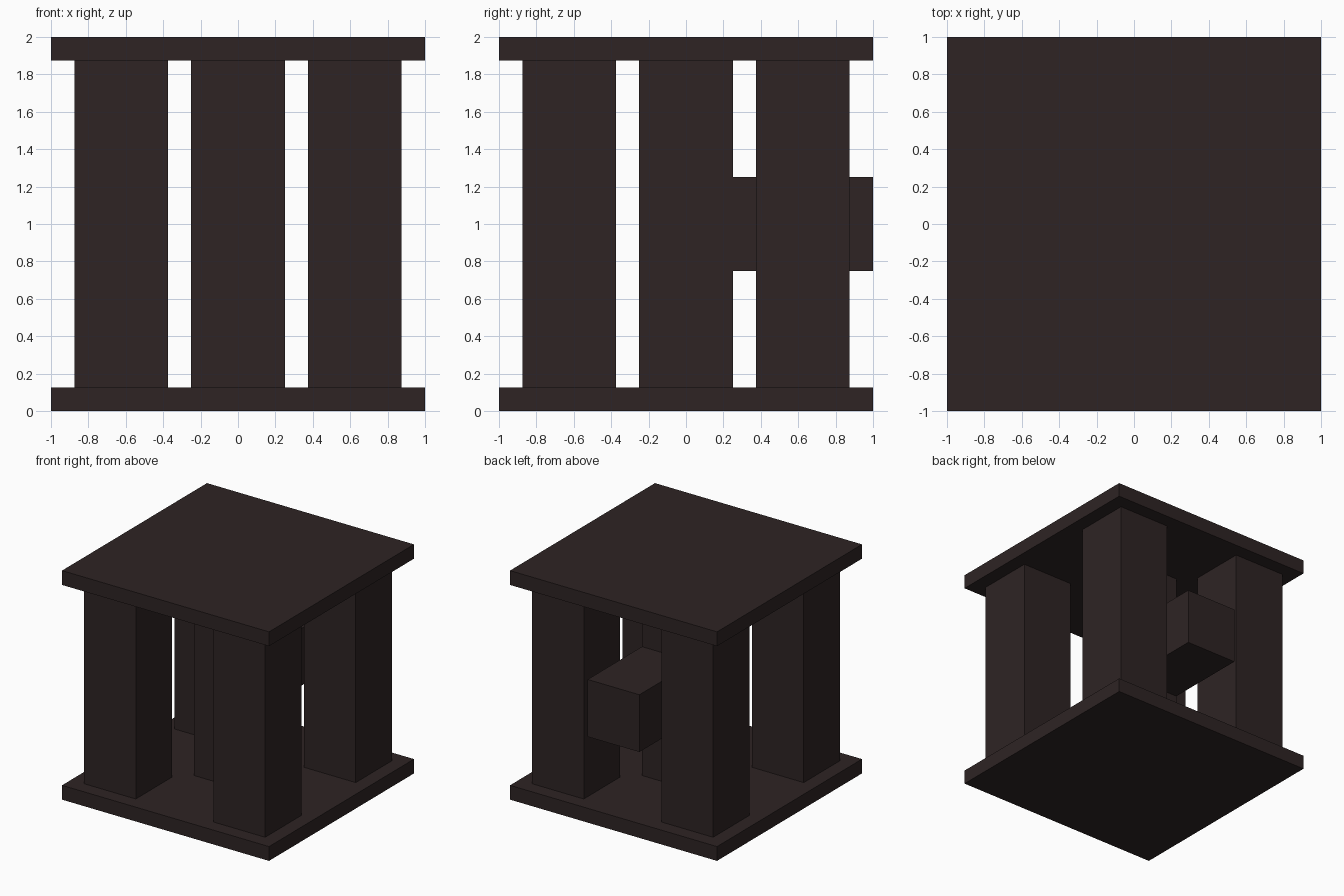
import bpy
import bmesh

cube = bpy.data.objects.get("Cube")
if cube:
    bpy.data.objects.remove(cube, do_unlink=True)

# Single dark brown material
COLOUR = (0.0273, 0.0176, 0.0176, 1.0)
dark_brown = bpy.data.materials.new("dark_brown")
dark_brown.use_nodes = True
dark_brown.diffuse_color = COLOUR
shader = next(n for n in dark_brown.node_tree.nodes if n.type == 'BSDF_PRINCIPLED')
shader.inputs["Base Color"].default_value = COLOUR


def box(name, low, high):
    """Flat-shaded box spanning two opposite corners."""
    bm = bmesh.new()
    bmesh.ops.create_cube(bm, size=1.0)
    for v in bm.verts:
        v.co = [high[i] if v.co[i] > 0 else low[i] for i in range(3)]
    mesh = bpy.data.meshes.new(name)
    bm.to_mesh(mesh)
    bm.free()
    mesh.materials.append(dark_brown)
    obj = bpy.data.objects.new(name, mesh)
    bpy.context.collection.objects.link(obj)
    return obj


PLATE = 0.125   # plate thickness
HALF = 0.25     # half width of posts and block
CORNER = 0.625  # corner post centre offset


def post(name, x, y):
    box(name, (x - HALF, y - HALF, PLATE), (x + HALF, y + HALF, 2 - PLATE))


# Base and top plates
box("base_plate", (-1, -1, 0), (1, 1, PLATE))
box("top_plate", (-1, -1, 2 - PLATE), (1, 1, 2))

# Four corner posts and the central core
for side, sx in (("left", 1), ("right", -1)):
    for end, sy in (("front", -1), ("back", 1)):
        post(f"{end}_{side}_post", sx * CORNER, sy * CORNER)
post("centre_post", 0, 0)

# Connector block reaching from the core to the back edge
box("back_connector", (-HALF, HALF, 0.75), (HALF, 1, 1.25))
